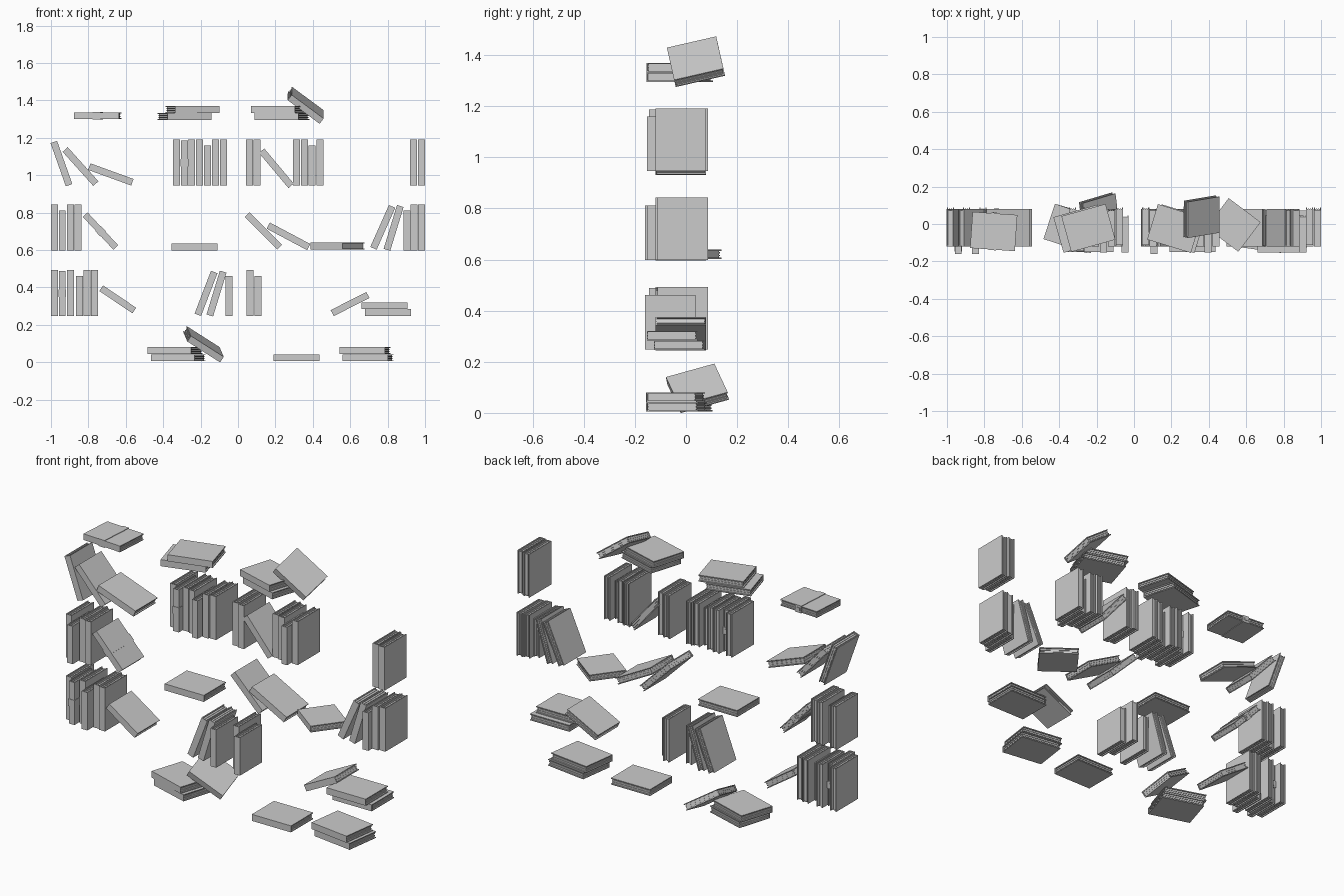
import bpy, bmesh
from math import sin, cos, radians
from mathutils import Matrix, Vector

if "Cube" in bpy.data.objects:
    bpy.data.objects.remove(bpy.data.objects["Cube"])

# kind: (length, depth, thickness)
SIZES = {"tall": (0.245, 0.198, 0.037), "short": (0.214, 0.198, 0.036),
         "strapped": (0.24, 0.194, 0.035)}


def box(bm, lo, hi):
    size = [h - l for l, h in zip(lo, hi)]
    mid = [(h + l) / 2 for l, h in zip(lo, hi)]
    bmesh.ops.create_cube(bm, size=1, matrix=Matrix.Translation(mid) @ Matrix.Diagonal((*size, 1)))


def book_mesh(kind):
    L, D, T = (v / 2 for v in SIZES[kind])
    c = 0.005
    bm = bmesh.new()
    # cover boards and spine
    box(bm, (-L, -D, T - c), (L, D, T))
    box(bm, (-L, -D, -T), (L, D, -T + c))
    box(bm, (-L, -D, -T + c), (L, -D + c, T - c))
    # page block in uneven layers
    n = 5
    h = 2 * (T - c) / n
    for i in range(n):
        inset = 0.004 if i % 2 else 0.007
        z = -T + c + i * h
        box(bm, (-L + inset, -D + c, z), (L - inset, D - inset, z + h))
    # strap with clasp on the bound volumes
    if kind == "strapped":
        e = 0.003
        box(bm, (-0.02, -D - e, -T - e), (0.02, D + e, T + e))
        box(bm, (-0.011, D + e, -0.008), (0.011, D + 2 * e, 0.008))
    me = bpy.data.meshes.new(kind + "_book")
    bm.to_mesh(me)
    bm.free()
    return me


MESHES = {k: book_mesh(k) for k in SIZES}


def place(name, kind, centre, xa, ya):
    xa = Vector(xa).normalized()
    ya = Vector(ya)
    ya = (ya - xa * ya.dot(xa)).normalized()
    m = Matrix((xa, ya, xa.cross(ya))).transposed().to_4x4()
    ob = bpy.data.objects.new(name, MESHES[kind])
    bpy.context.collection.objects.link(ob)
    ob.matrix_world = Matrix.Translation(centre) @ m


def lean(kind, x, z, tilt, y=-0.02):
    t = radians(tilt)
    place("leaning_book", kind, (x, y, z), (sin(t), 0, cos(t)), (0, 1, 0))


def upright(base, kind, x, y):
    place("upright_book", kind, (x, y, base + SIZES[kind][0] / 2), (0, 0, 1), (0, 1, 0))


def flat(kind, x, y, z, turn=0):
    a = radians(turn)
    place("flat_book", kind, (x, y, z), (cos(a), sin(a), 0), (-sin(a), cos(a), 0))


# upright rows: T tall, S short, B strapped
rows = {
    0.946: [("TBTTSTT", (-.329, -.286, -.249, -.206, -.163, -.12, -.078)),
            ("TT", (.061, .102)), ("TTST", (.313, .356, .396, .439)),
            ("TT", (.938, .981))],
    0.598: [("TSTT", (-.981, -.939, -.896, -.856)), ("STT", (.904, .941, .981))],
    0.248: [("TBTSTT", (-.981, -.939, -.896, -.848, -.807, -.767)),
            ("S", (-.048,)), ("TS", (.064, .107))],
}
KIND = {"T": "tall", "S": "short", "B": "strapped"}
DEPTH_POS = {"T": -0.012, "S": -0.054, "B": -0.04}
for base, groups in rows.items():
    for kinds, xs in groups:
        for i, (k, x) in enumerate(zip(kinds, xs)):
            upright(base, KIND[k], x, DEPTH_POS[k] - 0.008 * (i % 2))

# leaning books
for args in [("tall", -.944, 1.062, -19.5), ("tall", -.842, 1.046, -42),
             ("tall", -.68, 1.004, -70), ("tall", .205, 1.037, -40),
             ("strapped", -.735, .701, -43), ("tall", .136, .702, -45),
             ("tall", .27, .673, -62), ("tall", .774, .721, 24),
             ("tall", .832, .718, 17), ("short", -.643, .336, -56),
             ("tall", -.171, .368, 21), ("tall", -.115, .367, 17),
             ("short", .599, .311, 63)]:
    lean(*args)

# flat books and stacks
for args in [("strapped", -.75, -.04, 1.318, -4),
             ("tall", -.286, -.025, 1.314, 16), ("tall", -.244, -.021, 1.351, 15.5),
             ("tall", .235, -.025, 1.314, -17), ("tall", .216, -.024, 1.351, -17),
             ("tall", -.232, -.05, .616), ("short", .532, -.005, .621, -37),
             ("tall", .802, -.027, .265), ("tall", .783, -.054, .302),
             ("tall", -.32, -.026, .024, -17), ("tall", -.337, -.024, .062, -18),
             ("tall", .313, -.05, .024),
             ("tall", .695, -.035, .024, -8), ("tall", .679, -.04, .062, -8)]:
    flat(*args)

# books sliding off the stacks
place("sliding_book_upper", "short", (.362, .039, 1.374), (.18, .03, -.133), (-.005, .187, .047))
place("sliding_book_lower", "short", (-.185, .045, .096), (.185, .055, -.118), (-.021, .188, .051))
